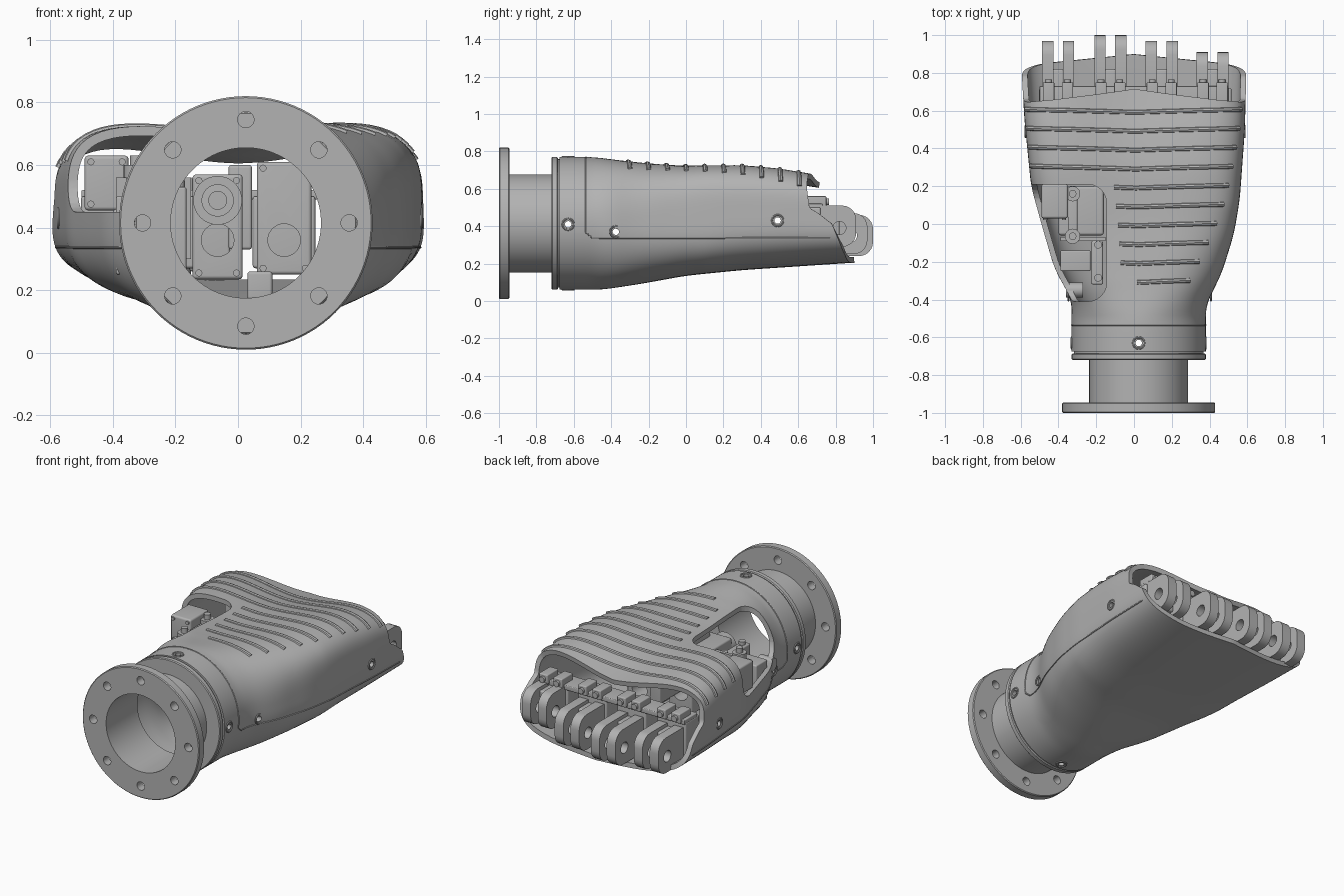
import bpy, bmesh
from math import sin, cos, pi, radians, degrees, atan2
from mathutils import Matrix, Vector

if "Cube" in bpy.data.objects:
    bpy.data.objects.remove(bpy.data.objects["Cube"])

grey = bpy.data.materials.new("plain grey")
grey.use_nodes = True
grey.diffuse_color = (0.45, 0.45, 0.45, 1)
grey.node_tree.nodes["Principled BSDF"].inputs["Base Color"].default_value = grey.diffuse_color

CX, CZ = 0.025, 0.415          # wrist axis
parts, cutters = [], []


def finish(name, bm, cutter=False):
    mesh = bpy.data.meshes.new(name)
    bm.to_mesh(mesh)
    bm.free()
    ob = bpy.data.objects.new(name, mesh)
    bpy.context.collection.objects.link(ob)
    mesh.materials.append(grey)
    ob.hide_render = cutter
    (cutters if cutter else parts).append(ob)
    return ob


def box(name, xs, ys, zs, bevel=0, axis=None, cutter=False):
    """Box from ranges; bevel all edges, or only those along one axis."""
    bm = bmesh.new()
    bmesh.ops.create_cube(bm, size=1)
    for v in bm.verts:
        v.co = Vector([r[0] + (c + 0.5) * (r[1] - r[0]) for r, c in zip((xs, ys, zs), v.co)])
    if bevel:
        edges = [e for e in bm.edges if axis is None
                 or abs(e.verts[0].co[axis] - e.verts[1].co[axis]) > 1e-4]
        bmesh.ops.bevel(bm, geom=edges, offset=bevel, segments=6, affect='EDGES', profile=0.5)
    return finish(name, bm, cutter)


def cylinder(name, centre, radius, depth, axis, cutter=False):
    rot = {'X': Matrix.Rotation(pi / 2, 4, 'Y'), 'Y': Matrix.Rotation(pi / 2, 4, 'X'),
           'Z': Matrix()}[axis]
    bm = bmesh.new()
    bmesh.ops.create_cone(bm, cap_ends=True, segments=32, radius1=radius, radius2=radius,
                          depth=depth, matrix=Matrix.Translation(centre) @ rot)
    return finish(name, bm, cutter)


def lathe(name, profile, cx, cz, seg=96):
    """Closed (radius, y) profile turned about an axis along y."""
    bm = bmesh.new()
    rings = [[bm.verts.new((cx + r * cos(2 * pi * i / seg), y, cz + r * sin(2 * pi * i / seg)))
              for i in range(seg)] for r, y in profile]
    for a, b in zip(rings, rings[1:] + rings[:1]):
        for i in range(seg):
            j = (i + 1) % seg
            bm.faces.new((a[i], a[j], b[j], b[i]))
    bmesh.ops.recalc_face_normals(bm, faces=bm.faces)
    return finish(name, bm)


def cut(target, cutter):
    mod = target.modifiers.new("cut", 'BOOLEAN')
    mod.operation, mod.solver, mod.object = 'DIFFERENCE', 'EXACT', cutter


def bead(name, points, radius):
    curve = bpy.data.curves.new(name, 'CURVE')
    curve.dimensions = '3D'
    curve.bevel_depth, curve.bevel_resolution, curve.use_fill_caps = radius, 2, True
    spline = curve.splines.new('POLY')
    spline.points.add(len(points) - 1)
    for p, co in zip(spline.points, points):
        p.co = (*co, 1)
    ob = bpy.data.objects.new(name, curve)
    bpy.context.collection.objects.link(ob)
    curve.materials.append(grey)
    parts.append(ob)


def lerp(table, t):
    if t <= table[0][0]:
        return table[0][1]
    for (a, u), (b, v) in zip(table, table[1:]):
        if t <= b:
            return u + (v - u) * (t - a) / (b - a)
    return table[-1][1]


def soft(table, t, w=0.05):
    return sum(lerp(table, t + k * w / 2) for k in range(-2, 3)) / 5


# Palm shell: side, top and bottom outlines along y
RIGHT = [(-.4, -.33), (-.24, -.42), (0, -.49), (.2, -.545), (.55, -.58), (.9, -.6)]
LEFT = [(-.43, .38), (-.26, .465), (-.05, .53), (.13, .56), (.5, .587), (.9, .597)]
TOP = [(-.5, .77), (-.3, .745), (0, .735), (.3, .742), (.5, .725), (.65, .7), (.9, .66)]
BOTTOM = [(-.45, .06), (-.25, .09), (0, .135), (.3, .165), (.6, .185), (.9, .205)]
END = [(-90, .9), (-45, .85), (-28, .82), (-6, .78), (6, .71), (12, .66), (35, .645),
       (50, .655), (90, .715)]
START = -0.675


def surface(theta, y):
    xl, xr, zt, zb = (soft(t, y) for t in (RIGHT, LEFT, TOP, BOTTOM))
    blend = min(1, max(0, (y + 0.5) / 0.6))
    c, s = cos(theta), sin(theta)
    n = 2 + blend * (2.3 if s > 0 else 1.2)
    r = (abs(c) ** n + abs(s) ** n) ** (-1 / n)
    x = (xl + xr) / 2 + (xr - xl) / 2 * r * c
    z = (zt + zb) / 2 + (zt - zb) / 2 * r * s
    if s > 0 and abs(x) < 0.5:   # hollow along the back of the hand
        z -= 0.055 * min(1, max(0, (y + 0.3) / 0.9)) * cos(pi * x) ** 2 * min(1, s * 1.5)
    return Vector((x, y, z))


def rim(theta):
    return lerp(END, degrees(atan2(sin(theta), abs(cos(theta)))))


SEG, ROWS = 128, 56
bm = bmesh.new()
grid = []
for j in range(ROWS + 1):
    row = []
    for i in range(SEG):
        th = 2 * pi * i / SEG
        row.append(bm.verts.new(surface(th, START + (rim(th) - START) * j / ROWS)))
    grid.append(row)
for a, b in zip(grid, grid[1:]):
    for i in range(SEG):
        k = (i + 1) % SEG
        bm.faces.new((a[i], b[i], b[k], a[k]))
shell = finish("palm_shell", bm)
solid = shell.modifiers.new("thickness", 'SOLIDIFY')
solid.thickness, solid.offset = 0.03, -1

# Thumb opening and screw holes
cut(shell, box("thumb_cutter", (-.95, -.145), (-.41, .21), (.45, 1.1), 0.1, cutter=True))
for y, z in ((-.63, .41), (-.375, .37), (.49, .43)):
    cut(shell, cylinder("screw_cutter", (0, y, z), 0.017, 2, 'X', True))
for z in (.06, .77):
    cut(shell, cylinder("screw_cutter", (CX, -.63, z), 0.017, 0.2, 'Z', True))


def ring_points(centre, axis, r=0.03):
    pts = []
    for i in range(25):
        a, b = r * cos(i * pi / 12), r * sin(i * pi / 12)
        pts.append(Vector(centre) + Vector((0, a, b) if axis == 'X' else (a, b, 0)))
    return pts


for side in (0, pi):
    for y, z in ((-.63, .41), (-.375, .37), (.49, .43)):
        bead("screw_rim", ring_points((surface(side, y).x, y, z), 'X'), 0.005)
for z in (.06, .77):
    bead("screw_rim", ring_points((CX, -.63, z), 'Z'), 0.005)

# Grip ribs across the back of the hand
for k in range(10):
    y = -0.3 + 0.1 * k
    first = radians(54 - 2.2 * k)
    last = radians(150 if y > 0.22 else 102)
    if y < -0.25:
        last = radians(92)
    path = []
    for i in range(41):
        th = first + (last - first) * i / 40
        path.append(surface(th, y + 0.02 * abs(cos(th)) - 0.01) - Vector((0, 0, 0.003)))
    bead("grip_rib", path, 0.013)

# Cover seam around the upper shell
seam_y = [-0.5 + 1.27 * i / 50 for i in range(51)]


def seam_angle(y):
    zt, zb = soft(TOP, y), soft(BOTTOM, y)
    return atan2(0.335 - (zt + zb) / 2, (zt - zb) / 2)


edge = [surface(seam_angle(y), y) for y in reversed(seam_y)]
edge += [surface(radians(-8 + 196 * i / 60), -0.535) for i in range(61)]
edge += [surface(pi - seam_angle(y), y) for y in seam_y]
bead("cover_seam", edge, 0.004)

# Wrist: flange, neck and collar in one turned part
wrist = lathe("wrist_flange", [(.24, -1), (.4, -1), (.405, -.995), (.405, -.95), (.4, -.945),
                               (.262, -.945), (.262, -.72), (.35, -.72), (.355, -.715),
                               (.355, -.69), (.35, -.685), (.343, -.685), (.343, -.67),
                               (.32, -.67), (.32, -.69), (.24, -.69)], CX, CZ)
for k in range(8):
    a = k * pi / 4
    cut(wrist, cylinder("bolt_cutter", (CX + .33 * cos(a), -.97, CZ + .33 * sin(a)),
                        0.026, 0.2, 'Y', True))

# Finger knuckles: two rounded prongs, a web and a pivot
for x, tip, low in ((-.402, .97, .25), (-.125, 1.0, .24), (.147, .97, .25), (.416, .91, .29)):
    for side in (-1, 1):
        mid = x + side * 0.055
        prong = box("knuckle_prong", (mid - .03, mid + .03), (.66, tip), (low, low + .22),
                    0.075, 0)
        cut(prong, cylinder("pivot_cutter", (mid, tip - .09, low + .1), 0.035, 0.2, 'X', True))
    box("knuckle_web", (x - .03, x + .03), (.66, .82), (low + .02, low + .2), 0.01)
    box("knuckle_base", (x - .1, x + .1), (.58, .72), (.27, .5), 0.01)
    for side in (-1, 1):
        box("knuckle_clip", (x + side * .05 - .03, x + side * .05 + .03), (.64, .75), (.5, .56),
            0.006)
        cylinder("clip_screw", (x + side * .05, .74, .53), 0.018, 0.05, 'Y')
box("knuckle_bar", (-.5, .5), (.6, .73), (.49, .52), 0.005)

# Motors inside the palm
motors = [("right_motor", (-.145, .015), (-.25, .15), (.235, .57)),
          ("left_motor", (.06, .235), (-.15, .25), (.25, .61)),
          ("thumb_motor", (-.49, -.35), (.03, .21), (.455, .63))]
for name, xs, ys, zs in motors:
    body = box(name, xs, ys, zs, 0.012)
    for x in (xs[0] + .02, xs[1] - .02):
        for z in (zs[0] + .02, zs[1] - .02):
            cylinder("motor_screw", (x, ys[0], z), 0.011, 0.015, 'Y')
    if name != "thumb_motor":
        cut(body, cylinder("port_cutter", (sum(xs) / 2, 0, .36), 0.052, 1, 'Y', True))
lathe("motor_boss", [(.05, -.3), (.078, -.3), (.078, -.25), (.05, -.25)], -.065, .487, 32)
cylinder("motor_shaft", (-.065, -.28, .487), 0.03, 0.08, 'Y')
box("motor_rail", (-.03, .045), (-.2, .3), (.33, .6), 0.01)
box("motor_foot", (.03, .11), (-.3, -.05), (.17, .26), 0.01)

# Thumb linkage under the opening
box("thumb_plate", (-.39, -.15), (-.09, -.07), (.3, .56))
box("thumb_block", (-.39, -.23), (-.25, -.14), (.25, .5), 0.008)
box("thumb_bracket", (-.225, -.165), (-.32, -.09), (.25, .53), 0.008)
for y in (-.11, -.285):
    cylinder("bracket_screw", (-.19, y, .535), 0.02, 0.03, 'Z')
box("thumb_tray", (-.4, -.16), (-.06, .2), (.42, .46), 0.015)
for y in (-.065, .16):
    cylinder("thumb_pivot", (-.325, y, .52), 0.04, 0.16, 'Z')
    cylinder("pivot_pin", (-.325, y, .61), 0.02, 0.04, 'Z')
box("thumb_link", (-.35, -.3), (-.07, .17), (.55, .575), 0.008)
cylinder("thumb_spool", (-.315, -.35, .42), 0.04, 0.09, 'X')

# Apply the modifiers, drop the cutters, shade
bpy.ops.object.select_all(action='DESELECT')
for ob in parts:
    ob.select_set(True)
bpy.context.view_layer.objects.active = shell
bpy.ops.object.convert(target='MESH')
bpy.ops.object.shade_smooth_by_angle(angle=radians(35))
for ob in cutters:
    bpy.data.objects.remove(ob)
